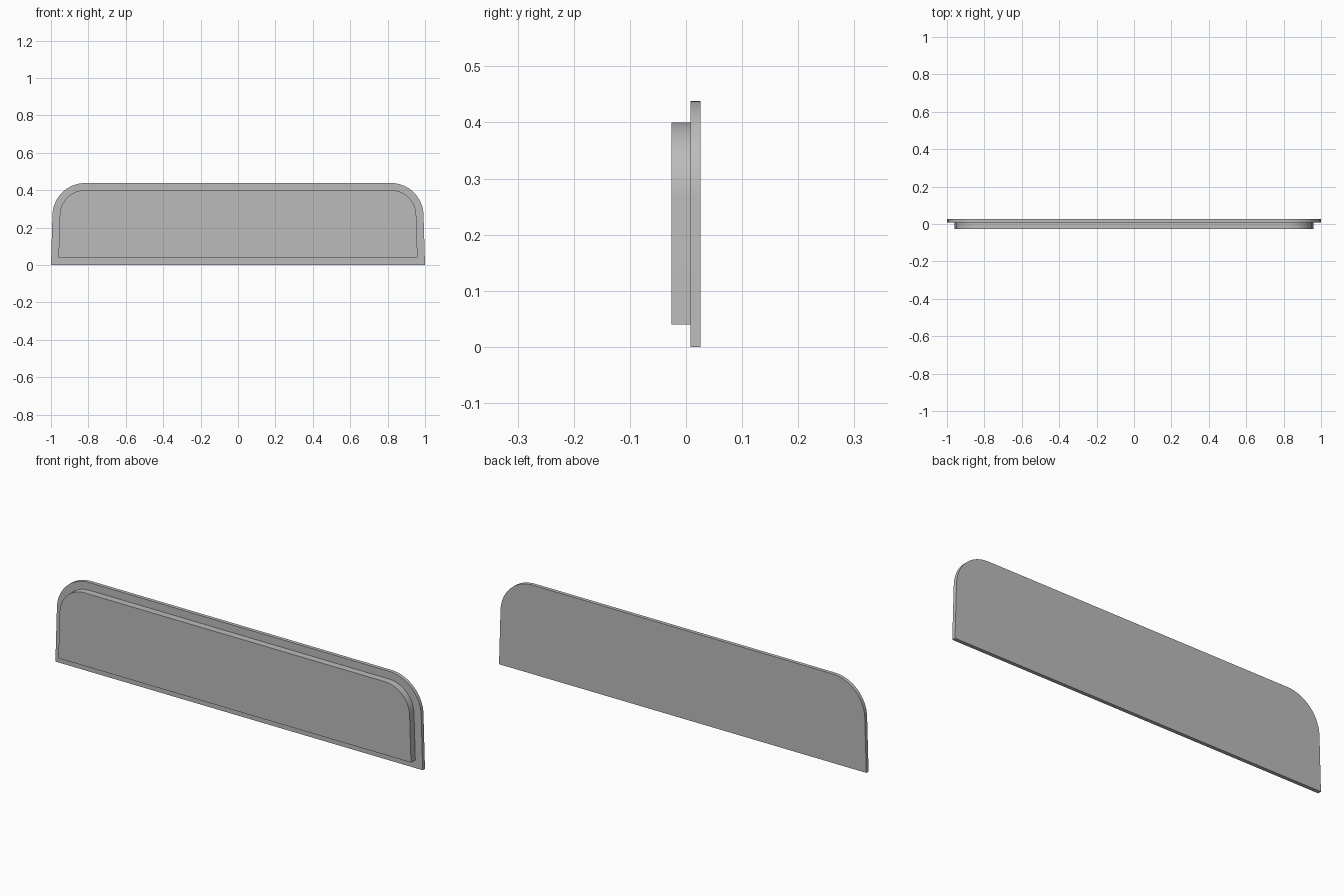
import bpy
import bmesh
from math import sin, cos, pi

cube = bpy.data.objects.get("Cube")
if cube:
    bpy.data.objects.remove(cube, do_unlink=True)

GREY = (0.5, 0.5, 0.5, 1)
grey = bpy.data.materials.new("plain grey")
grey.use_nodes = True
grey.diffuse_color = GREY
grey.node_tree.nodes["Principled BSDF"].inputs["Base Color"].default_value = GREY


def rounded_slab(name, bottom, top, foot, shoulder, radius, front, back, steps=16):
    """Extrude a slightly tapered outline with rounded upper corners."""
    right = [(foot, bottom)]
    for i in range(steps + 1):
        a = pi / 2 * i / steps
        right.append((shoulder - radius + radius * cos(a), top - radius + radius * sin(a)))
    outline = right + [(-x, z) for x, z in reversed(right)]
    bm = bmesh.new()
    face = bm.faces.new([bm.verts.new((x, front, z)) for x, z in outline])
    extruded = bmesh.ops.extrude_face_region(bm, geom=[face], use_keep_orig=True)
    moved = [v for v in extruded["geom"] if isinstance(v, bmesh.types.BMVert)]
    bmesh.ops.translate(bm, verts=moved, vec=(0, back - front, 0))
    bmesh.ops.recalc_face_normals(bm, faces=bm.faces)
    mesh = bpy.data.meshes.new(name)
    bm.to_mesh(mesh)
    bm.free()
    mesh.materials.append(grey)
    obj = bpy.data.objects.new(name, mesh)
    bpy.context.collection.objects.link(obj)
    # Smooth the rounded corners, keep the rims sharp
    bpy.ops.object.select_all(action="DESELECT")
    obj.select_set(True)
    bpy.context.view_layer.objects.active = obj
    bpy.ops.object.shade_smooth_by_angle(angle=pi / 6)
    return obj


# Thin backing plate
rounded_slab("back_plate", 0, 0.438, 1.0, 0.992, 0.175, 0.008, 0.026)
# Raised panel on the front, inset by an even margin
rounded_slab("front_panel", 0.04, 0.40, 0.96, 0.953, 0.135, -0.026, 0.008)
